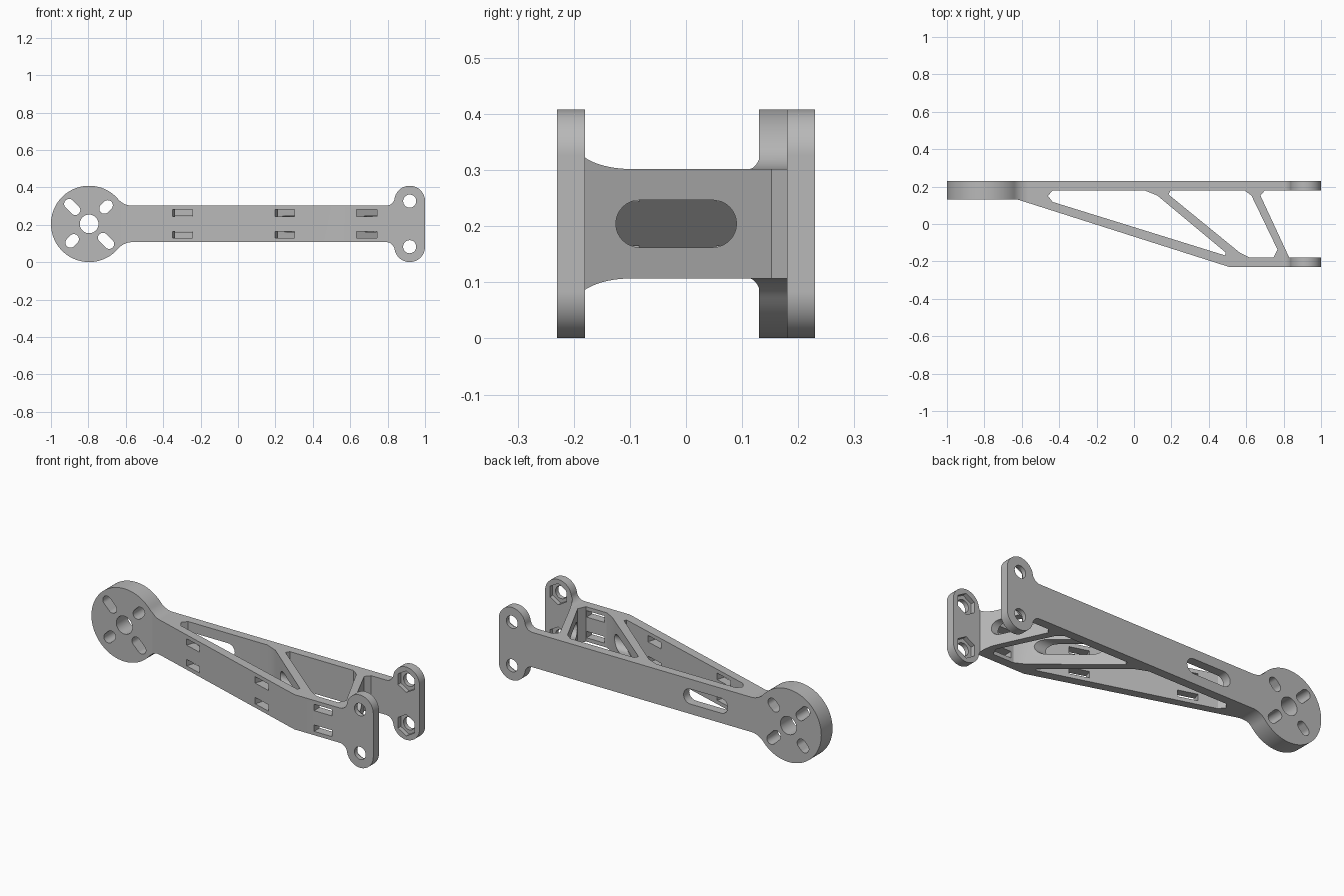
import bpy, bmesh
from math import sin, cos, asin, radians, degrees, atan2, hypot

if "Cube" in bpy.data.objects:
    bpy.data.objects.remove(bpy.data.objects["Cube"])

grey = bpy.data.materials.new("plain_grey")
grey.use_nodes = True
colour = (0.48, 0.48, 0.48, 1)
grey.diffuse_color = colour
grey.node_tree.nodes["Principled BSDF"].inputs["Base Color"].default_value = colour

MID = 0.2045          # height of the centre line
AXES = {"x": lambda u, v, w: (w, u, v),
        "y": lambda u, v, w: (u, w, v),
        "z": lambda u, v, w: (u, v, w)}


def arc(cx, cy, r, a0, a1, n):
    steps = [radians(a0 + (a1 - a0) * i / n) for i in range(n + 1)]
    return [(cx + r * cos(a), cy + r * sin(a)) for a in steps]


def stadium(cx, cy, half, r, angle=0):
    dx, dy = half * cos(radians(angle)), half * sin(radians(angle))
    return (arc(cx + dx, cy + dy, r, angle - 90, angle + 90, 16)
            + arc(cx - dx, cy - dy, r, angle + 90, angle + 270, 16))


def prism(name, points, axis, low, high):
    """Extrude a flat outline along an axis; low may depend on the point."""
    start = low if callable(low) else lambda u: low
    bm = bmesh.new()
    place = AXES[axis]
    a = [bm.verts.new(place(u, v, start(u))) for u, v in points]
    b = [bm.verts.new(place(u, v, high)) for u, v in points]
    bm.faces.new(a)
    bm.faces.new(b[::-1])
    for i in range(len(a)):
        j = (i + 1) % len(a)
        bm.faces.new((a[j], a[i], b[i], b[j]))
    bmesh.ops.recalc_face_normals(bm, faces=bm.faces)
    mesh = bpy.data.meshes.new(name)
    bm.to_mesh(mesh)
    bm.free()
    mesh.materials.append(grey)
    obj = bpy.data.objects.new(name, mesh)
    bpy.context.collection.objects.link(obj)
    return obj


def combine(target, tool, operation="DIFFERENCE"):
    mod = target.modifiers.new("cut", "BOOLEAN")
    mod.operation, mod.solver, mod.object = operation, "EXACT", tool
    bpy.context.view_layer.objects.active = target
    bpy.ops.object.modifier_apply(modifier=mod.name)
    bpy.data.objects.remove(tool)


# Side outline: motor disc, bar and twin mounting lobes, upper half mirrored
DISC_X, DISC_R, BAR = -0.796, 0.204, 0.0975
LOBE_X, LOBE_Z, LOBE_R = 0.918, 0.122, 0.082
f1, f2 = 0.10, 0.046
t1 = asin((BAR + f1) / (DISC_R + f1))
t2 = asin((BAR + f2 - LOBE_Z) / (LOBE_R + f2))
d1, d2 = degrees(t1), degrees(t2)
upper = arc(DISC_X, 0, DISC_R, 180, d1, 40)
upper += arc(DISC_X + (DISC_R + f1) * cos(t1), BAR + f1, f1, 180 + d1, 270, 12)
upper += arc(LOBE_X - (LOBE_R + f2) * cos(t2), BAR + f2, f2, 270, 360 - d2, 14)
upper += arc(LOBE_X, LOBE_Z, LOBE_R, 180 - d2, 0, 32)[1:]
lower = [(x, -z) for x, z in reversed(upper[1:])]
outline = [(x, z + MID) for x, z in upper + lower]

# Plan outline of the truss: back plate, brace and sloping front plate
plan = [(-1.1, 0.23), (1.1, 0.23), (1.1, 0.18), (0.70, 0.18), (0.676, 0.152),
        (0.83, -0.18), (1.1, -0.18), (1.1, -0.23), (0.51, -0.23),
        (-0.62, 0.13), (-1.1, 0.13)]
arm = prism("motor_arm", plan, "z", -0.1, 0.5)
combine(arm, prism("side_outline", outline, "y", -0.4, 0.4), "INTERSECT")

# Openings between the struts
long_opening = [(-0.46, 0.15), (-0.435, 0.18), (0.056, 0.18), (0.125, 0.152),
                (0.49, -0.152), (0.487, -0.168), (-0.435, 0.118)]
short_opening = [(0.195, 0.18), (0.59, 0.18), (0.628, 0.152), (0.767, -0.136),
                 (0.746, -0.18), (0.618, -0.18), (0.564, -0.152), (0.184, 0.158)]
for opening in (long_opening, short_opening):
    combine(arm, prism("truss_opening", opening, "z", -0.2, 0.6))

# Cable slot through the struts and another in the back plate
combine(arm, prism("strut_slot", stadium(-0.0175, MID, 0.0655, 0.042), "x",
                   lambda y: 0.27 - 1.2 * y, 0.95))
combine(arm, prism("back_slot", stadium(-0.283, MID, 0.095, 0.042), "y", 0.15, 0.3))

# Motor shaft hole and the radial screw slots
combine(arm, prism("shaft_hole", arc(DISC_X, MID, 0.05, 0, 352.5, 47), "y", 0, 0.4))
for angle in (45, 135, 225, 315):
    half = 0.013 if angle in (45, 225) else 0.023
    a = radians(angle)
    combine(arm, prism("screw_slot", stadium(
        DISC_X + 0.128 * cos(a), MID + 0.128 * sin(a), half, 0.027, angle), "y", 0, 0.4))

# Bolt holes with nut recesses on the inner faces
for side in (-1, 1):
    z = MID + side * LOBE_Z
    combine(arm, prism("bolt_hole", arc(LOBE_X, z, 0.035, 0, 350, 35), "y", -0.4, 0.4))
    combine(arm, prism("nut_recess", arc(LOBE_X, z, 0.06, 30, 330, 5), "y", -0.205, 0.205))

# Strap slots, cut square to the front plate
slope = atan2(-0.36, 1.13)
for x, y, turn in ((-0.297, 0.027, slope), (0.25, -0.147, slope), (0.688, -0.23, 0)):
    c, s = cos(turn), sin(turn)
    corners = [(-0.055, -0.04), (0.055, -0.04), (0.055, 0.065), (-0.055, 0.065)]
    quad = [(x + u * c - v * s, y + u * s + v * c) for u, v in corners]
    for side in (-1, 1):
        z = MID + side * 0.058
        combine(arm, prism("strap_slot", quad, "z", z - 0.018, z + 0.018))

# Smooth curves with crisp edges
bpy.ops.object.select_all(action="DESELECT")
arm.select_set(True)
bpy.context.view_layer.objects.active = arm
bpy.ops.object.shade_smooth_by_angle(angle=radians(25))
weighted = arm.modifiers.new("even_shading", "WEIGHTED_NORMAL")
weighted.keep_sharp = True
